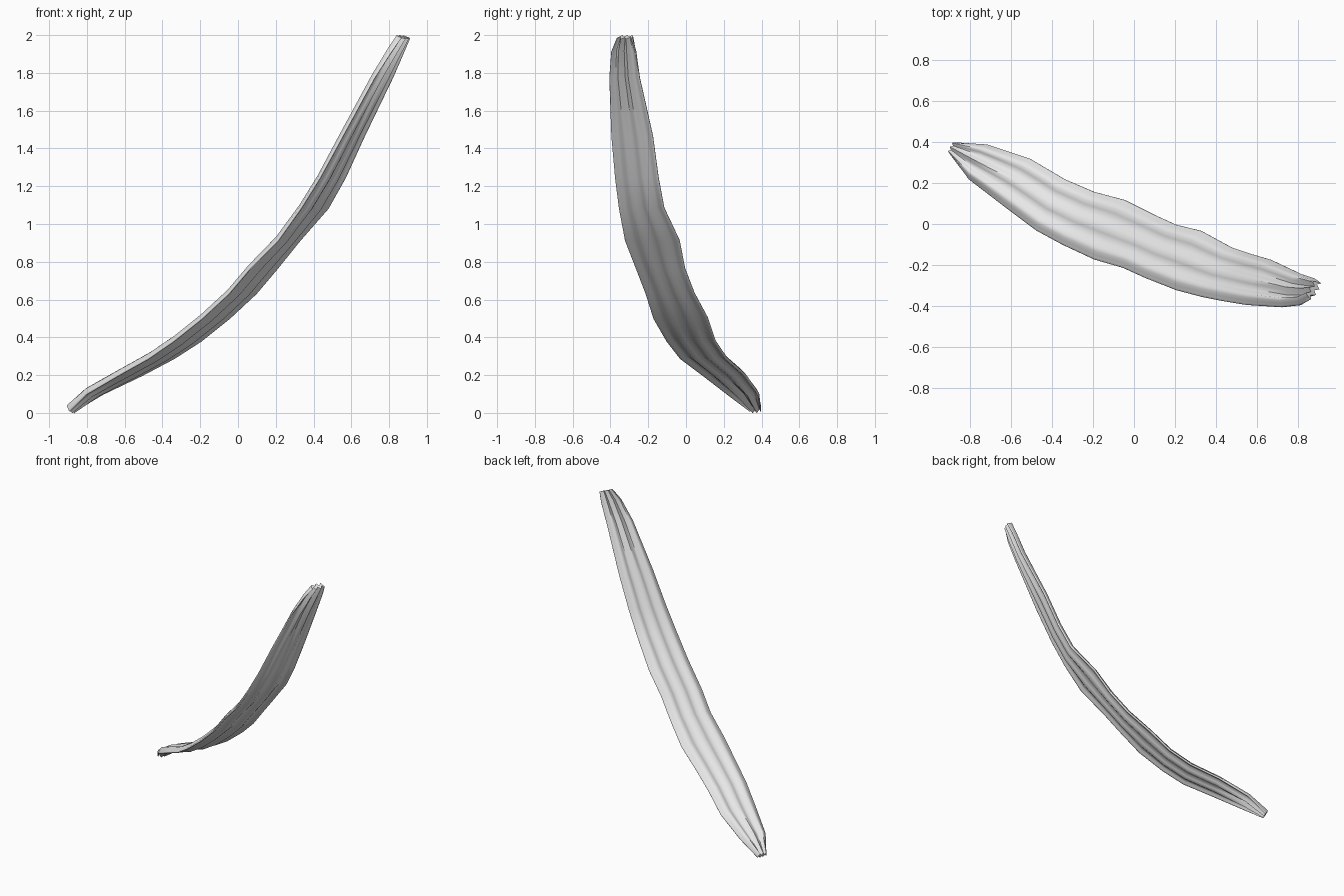
import bpy, bmesh, math
from mathutils import Vector

# Remove the default cube
cube = bpy.data.objects.get("Cube")
if cube:
    bpy.data.objects.remove(cube, do_unlink=True)

# One plain material for the whole strip
grey = bpy.data.materials.new("light grey")
grey.use_nodes = True
colour = (0.8, 0.8, 0.8, 1)
grey.diffuse_color = colour
grey.node_tree.nodes["Principled BSDF"].inputs["Base Color"].default_value = colour

# Stations along the curve: height, front edge (x, y), back edge (x, y)
STATIONS = [
    (.02, -.9, .34, -.87, .4),
    (.11, -.81, .22, -.72, .39),
    (.21, -.64, .09, -.51, .32),
    (.3, -.48, -.03, -.34, .22),
    (.39, -.35, -.1, -.2, .16),
    (.51, -.2, -.17, -.05, .12),
    (.64, -.06, -.21, .09, .05),
    (.77, .05, -.26, .2, 0),
    (.92, .2, -.32, .32, -.03),
    (1.09, .32, -.35, .47, -.11),
    (1.25, .42, -.37, .56, -.14),
    (1.47, .54, -.39, .66, -.17),
    (1.78, .71, -.4, .81, -.24),
    (1.92, .8, -.39, .87, -.26),
    (1.99, .85, -.36, .9, -.28),
]
RING = 36          # points around each cross-section
LOBES = 3          # lengthwise ridges across the width
RIPPLE = 0.011     # ridge height
HALF_THICK = 0.016


def section(front, back, tangent):
    """Closed, rounded and rippled cross-section between two edge points."""
    chord = back - front
    normal = tangent.cross(chord).normalized()
    points = []
    for i in range(RING):
        angle = math.tau * i / RING
        across = (1 - math.cos(angle)) / 2
        side = math.sin(angle)
        body = math.copysign(abs(side) ** 0.7, side) * HALF_THICK
        wave = -RIPPLE * math.cos(math.tau * LOBES * across)
        points.append(front + chord * across + normal * (body + wave))
    return points


def build_strip(name):
    fronts = [Vector((fx, fy, z)) for z, fx, fy, bx, by in STATIONS]
    backs = [Vector((bx, by, z)) for z, fx, fy, bx, by in STATIONS]
    middles = [(f + b) / 2 for f, b in zip(fronts, backs)]
    last = len(STATIONS) - 1

    # Loft the cross-sections and close both ends
    bm = bmesh.new()
    rings = []
    for k in range(last + 1):
        tangent = middles[min(k + 1, last)] - middles[max(k - 1, 0)]
        ring = section(fronts[k], backs[k], tangent)
        rings.append([bm.verts.new(p) for p in ring])
    for low, high in zip(rings, rings[1:]):
        for i in range(RING):
            j = (i + 1) % RING
            bm.faces.new((low[i], low[j], high[j], high[i]))
    bm.faces.new(rings[0])
    bm.faces.new(rings[-1])
    bmesh.ops.recalc_face_normals(bm, faces=bm.faces)

    mesh = bpy.data.meshes.new(name)
    bm.to_mesh(mesh)
    bm.free()
    mesh.materials.append(grey)
    strip = bpy.data.objects.new(name, mesh)
    bpy.context.collection.objects.link(strip)
    return strip


# Smooth surface with crisp end caps
strip = build_strip("curved_ridged_strip")
bpy.ops.object.select_all(action="DESELECT")
strip.select_set(True)
bpy.context.view_layer.objects.active = strip
bpy.ops.object.shade_smooth_by_angle(angle=math.radians(60))
